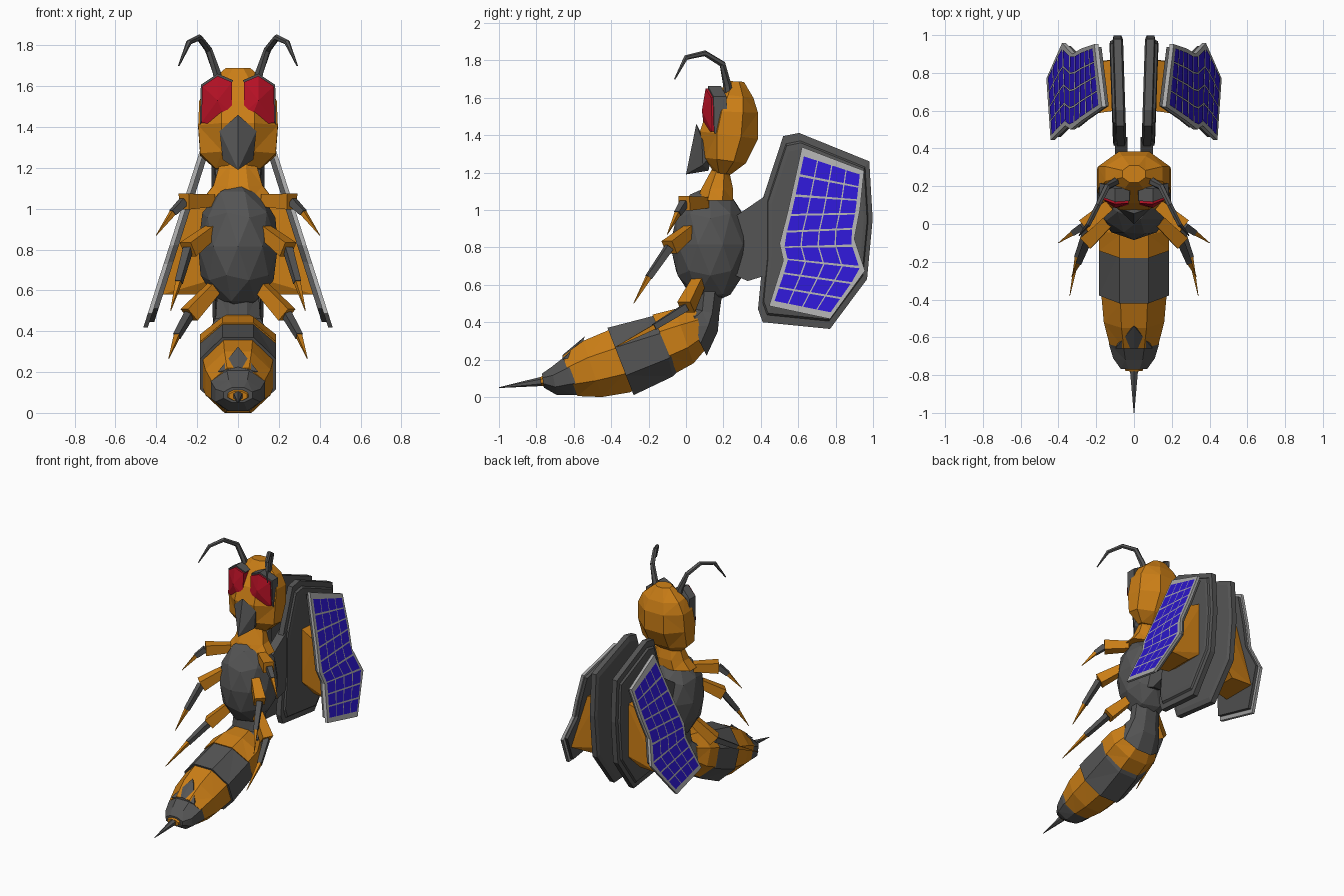
import bpy, bmesh, math
from mathutils import Vector

if "Cube" in bpy.data.objects:
    bpy.data.objects.remove(bpy.data.objects["Cube"])


def material(name, rgb):
    m = bpy.data.materials.new(name)
    m.diffuse_color = (*rgb, 1)
    m.use_nodes = True
    m.node_tree.nodes["Principled BSDF"].inputs["Base Color"].default_value = m.diffuse_color
    return m


ORANGE = material("orange_shell", (0.60, 0.21, 0.008))
DARK = material("dark_shell", (0.09, 0.09, 0.09))
RED = material("eye_red", (0.50, 0.006, 0.02))
BLUE = material("cell_blue", (0.025, 0.008, 0.60))
FRAME = material("frame_grey", (0.40, 0.40, 0.40))


def finish(name, bm, mat, mirror=False):
    bmesh.ops.recalc_face_normals(bm, faces=bm.faces)
    me = bpy.data.meshes.new(name)
    bm.to_mesh(me)
    bm.free()
    me.materials.append(mat)
    ob = bpy.data.objects.new(name, me)
    bpy.context.collection.objects.link(ob)
    if mirror:
        ob.modifiers.new("mirror", 'MIRROR')
    return ob


def skin(name, rings, mat, mirror=False, facet=False):
    """Join equal-length point rings into a capped solid."""
    bm = bmesh.new()
    vs = [[bm.verts.new(p) for p in r] for r in rings]
    n = len(vs[0])
    for a, b in zip(vs, vs[1:]):
        for i in range(n):
            j = (i + 1) % n
            bm.faces.new((a[i], a[j], b[j], b[i]))
    bm.faces.new(vs[0])
    bm.faces.new(vs[-1])
    if facet:
        bmesh.ops.triangulate(bm, faces=[f for f in bm.faces if len(f.verts) == 4])
    return finish(name, bm, mat, mirror)


def body(name, sections, mat, n=8):
    """Each section: two opposite (y, z) points and a half width in x."""
    rings = []
    for p, q, w in sections:
        p, q = Vector((0, *p)), Vector((0, *q))
        k = 1 / math.cos(math.pi / n)
        rings.append([(p + q) / 2 + (p - q) / 2 * k * math.sin(a) + Vector((w * k * math.cos(a), 0, 0))
                      for a in (2 * math.pi * (i + 0.5) / n for i in range(n))])
    return skin(name, rings, mat, facet=True)


def tube(name, pts, radii, mat, n=4, mirror=True):
    pts = [Vector(p) for p in pts]
    rings = []
    for i, (p, r) in enumerate(zip(pts, radii)):
        d = pts[min(i + 1, len(pts) - 1)] - pts[max(i - 1, 0)]
        rot = d.to_track_quat('Z', 'Y')
        rings.append([p + rot @ Vector((r * math.cos(a), r * math.sin(a), 0))
                      for a in (2 * math.pi * (k + 0.5) / n for k in range(n))])
    return skin(name, rings, mat, mirror)


def hull(name, pts, mat, mirror=False):
    bm = bmesh.new()
    for p in pts:
        bm.verts.new(p)
    res = bmesh.ops.convex_hull(bm, input=bm.verts)
    bmesh.ops.delete(bm, geom=[v for v in res["geom_interior"] if isinstance(v, bmesh.types.BMVert)],
                     context='VERTS')
    return finish(name, bm, mat, mirror)


# Head
body("head", [((.22, 1.69), (.31, 1.685), .06), ((.17, 1.62), (.36, 1.60), .15),
              ((.11, 1.53), (.385, 1.52), .19), ((.075, 1.42), (.385, 1.38), .195),
              ((.10, 1.28), (.32, 1.25), .185), ((.15, 1.20), (.24, 1.19), .11)], ORANGE)
hull("snout", [(0, .055, 1.46), (0, 0, 1.19), (0, .12, 1.21)] +
     [(s * x, y, z) for s in (-1, 1) for x, y, z in ((.09, .085, 1.38), (.075, .09, 1.24), (.08, .14, 1.30))], DARK)

# Eyes with dark rims behind
eye = [(.03, .11, 1.62), (.10, .105, 1.65), (.175, .135, 1.60), (.18, .14, 1.42), (.05, .10, 1.41), (.03, .10, 1.47)]
hull("eye", eye + [(.10, .085, 1.53)] + [(x, y + .08, z) for x, y, z in eye], RED, True)
rim = [(.105 + (x - .105) * 1.1, y + .012, 1.535 + (z - 1.535) * 1.1) for x, y, z in eye[:4]]
hull("eye_rim", rim + [(x, y + .07, z) for x, y, z in rim], DARK, True)

# Antennae
tube("antenna", [(.09, .23, 1.60), (.105, .22, 1.67), (.145, .195, 1.78), (.19, .10, 1.838),
                 (.24, .0, 1.815), (.29, -.06, 1.70)], [.024, .022, .018, .016, .014, .004], DARK, 6)

# Neck, shoulders and thorax
body("neck", [((.14, 1.22), (.23, 1.21), .09), ((.08, 1.11), (.25, 1.12), .12), ((.06, 1.05), (.25, 1.05), .17)], ORANGE)
bm = bmesh.new()
bmesh.ops.create_icosphere(bm, subdivisions=2, radius=1)
for v in bm.verts:
    v.co = Vector((v.co.x * .205, .13 + v.co.y * .215, .815 + v.co.z * .315))
finish("thorax", bm, DARK)

# Waist and overlapping abdomen bands
body("waist", [((.06, .60), (.20, .60), .10), ((.05, .47), (.178, .44), .11), ((.0, .46), (.17, .35), .13),
               ((.0, .44), (.11, .22), .15)], DARK)
body("abdomen_band_1", [((.05, .48), (.10, .25), .14), ((-.06, .47), (.04, .18), .185),
                        ((-.18, .44), (-.05, .13), .185)], ORANGE)
body("abdomen_band_2", [((-.12, .435), (-.03, .15), .165), ((-.15, .44), (-.07, .11), .185),
                        ((-.42, .37), (-.28, .01), .185)], DARK)
body("abdomen_band_3", [((-.36, .37), (-.25, .05), .16), ((-.42, .355), (-.30, .025), .172),
                        ((-.55, .30), (-.45, .0), .16), ((-.66, .22), (-.58, .005), .13)], ORANGE)
body("abdomen_tip", [((-.57, .26), (-.46, .01), .135), ((-.65, .215), (-.60, .01), .133),
                     ((-.72, .16), (-.69, .01), .11), ((-.77, .125), (-.76, .05), .07)], DARK)
hull("tip_scale", [(0, -.54, .325), (0, -.66, .225)] +
     [(s * x, y, z) for s in (-1, 1) for x, y, z in ((.10, -.66, .20), (.06, -.58, .22))], DARK)
body("stinger_socket", [((-.74, .13), (-.74, .06), .06), ((-.78, .105), (-.775, .06), .045)], ORANGE)
tube("stinger", [(0, -.76, .085), (0, -1, .05)], [.026, .002], DARK, 6, False)

# Three pairs of legs: thick upper, dark middle, pointed foot
legs = {"front": [(.13, .10, 1.04), (.265, -.01, 1.035), (.32, -.045, .98), (.40, -.10, .87)],
        "middle": [(.13, .02, .89), (.245, -.09, .80), (.29, -.20, .64), (.33, -.28, .50)],
        "hind": [(.11, .07, .62), (.24, -.0, .48), (.30, -.17, .375), (.34, -.38, .265)]}
for k, (a, b, c, d) in legs.items():
    tube(k + "_leg_upper", [a, b], [.042, .055], ORANGE)
    tube(k + "_leg_middle", [b, c], [.028, .022], DARK)
    tube(k + "_leg_foot", [c, d], [.018, .002], ORANGE)

# Wing plates with chamfered rims
outline = [(.52, 1.395), (.41, 1.06), (.41, .73), (.385, .47), (.41, .40), (.77, .364),
           (.968, .63), (.998, .95), (.98, 1.26), (.604, 1.412)]


def plate(x, s):
    return [(x + .03 * (y - .4), .70 + (y - .70) * s, .88 + (z - .88) * s) for y, z in outline]


skin("wing_plate", [plate(.04, .93), plate(.05, 1), plate(.09, 1), plate(.095, .92),
                    plate(.108, .90), plate(.112, .84)], DARK, True)
hull("wing_root", [(x, y, z) for x in (.035, .10) for y, z in
                   ((.24, .66), (.33, .62), (.46, .66), (.46, 1.10), (.34, .97), (.24, .95))], DARK, True)


# Solar panels, leaning outward toward the bottom
left = [(.62, 1.337), (.545, .995), (.50, .82), (.52, .73), (.444, .487)]
right = [(.952, 1.21), (.93, 1.0), (.90, .845), (.957, .675), (.77, .417)]
breaks = [0, .32, .52, .67, 1]


def lean(y, z, off=0):
    return (.46 - .32 * (z - .43) + off, y, z)


def edge(pts, t):
    i = max(k for k in range(4) if breaks[k] <= t)
    f = (t - breaks[i]) / (breaks[i + 1] - breaks[i])
    return Vector(pts[i]).lerp(Vector(pts[i + 1]), f)


def at(u, t):
    return edge(left, t).lerp(edge(right, t), u)


loop = left + right[::-1]
skin("panel_frame", [[lean(y, z, o) for y, z in loop] for o in (-.022, 0)], FRAME, True)
skin("panel_backing", [[lean(.70 + (y - .70) * .94, .87 + (z - .87) * .94, o) for y, z in loop]
                       for o in (-.045, -.022)], DARK, True)

# Blue cells, 4 across and 9 down
bm = bmesh.new()
COLS, ROWS = 4, 9
for c in range(COLS):
    for r in range(ROWS):
        u0, u1 = (.05 + .90 * (c + e) / COLS for e in (.04, .96))
        t0, t1 = (.035 + .93 * (r + e) / ROWS for e in (.06, .94))
        bm.faces.new([bm.verts.new(lean(*at(u, t), .003))
                      for u, t in ((u0, t0), (u1, t0), (u1, t1), (u0, t1))])
cells = finish("solar_cells", bm, BLUE, True)
for p in cells.data.polygons:
    if p.normal.x < 0:
        p.flip()

# Orange struts between wing plate and panel
hull("panel_strut", [(.10, y, z) for y in (.60, .87) for z in (.66, 1.06)] +
     [lean(y, z, -.04) for y in (.58, .85) for z in (.58, 1.0)] +
     [(.20, y, .58) for y in (.62, .84)], ORANGE, True)
